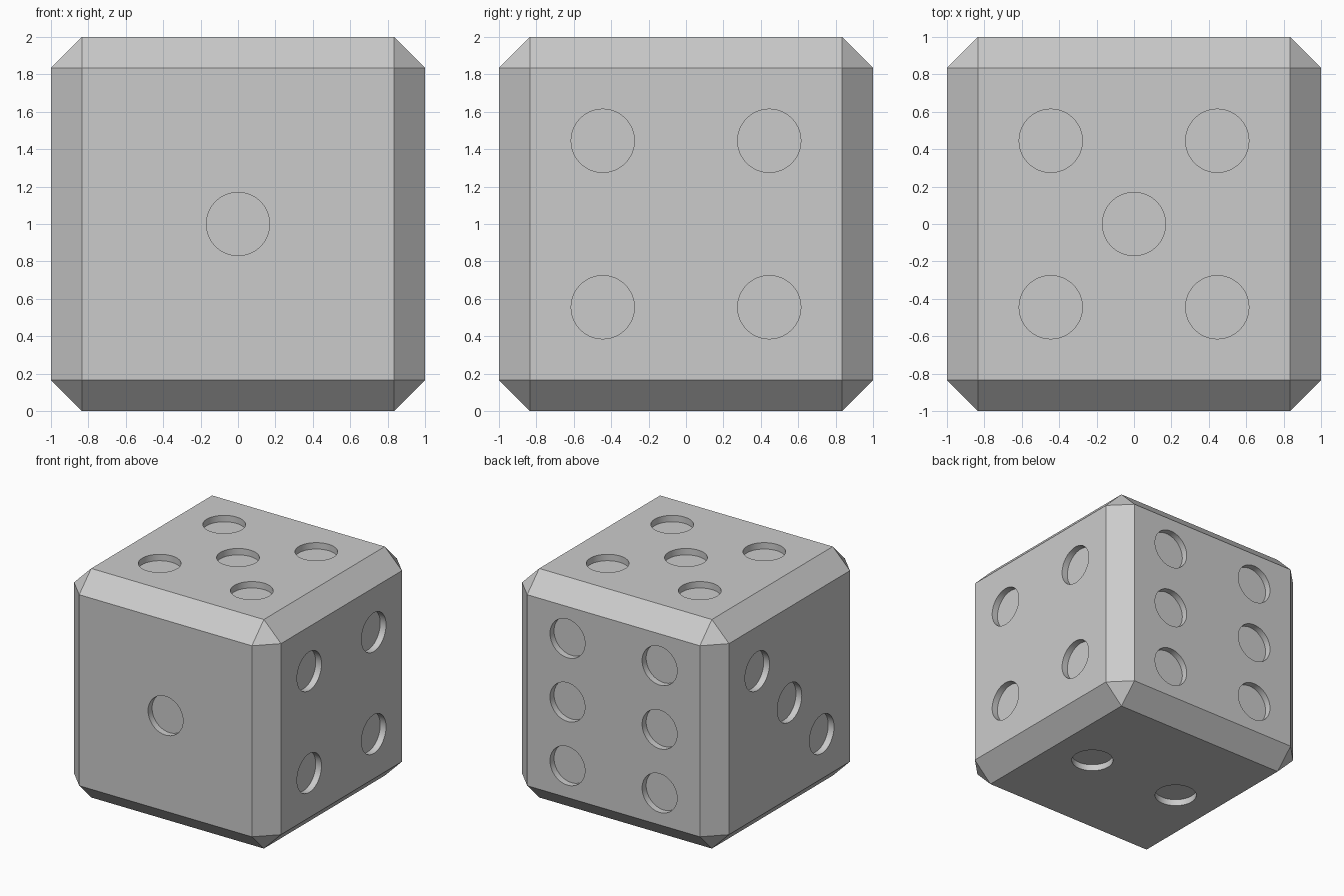
import bpy
import bmesh
from math import radians
from mathutils import Matrix, Vector

cube = bpy.data.objects.get("Cube")
if cube:
    bpy.data.objects.remove(cube, do_unlink=True)

CHAMFER = 0.166
RADIUS = 0.169
DEPTH = 0.056
S = 0.445   # pip offset from the face centre
ROW = 0.556  # row spacing on the six face

grey = bpy.data.materials.new("light grey")
grey.use_nodes = True
colour = (0.6, 0.6, 0.6, 1)
grey.diffuse_color = colour
grey.node_tree.nodes["Principled BSDF"].inputs["Base Color"].default_value = colour


def make_object(name, bm):
    mesh = bpy.data.meshes.new(name)
    bm.to_mesh(mesh)
    bm.free()
    mesh.materials.append(grey)
    obj = bpy.data.objects.new(name, mesh)
    bpy.context.collection.objects.link(obj)
    return obj


# Chamfered body
bm = bmesh.new()
bmesh.ops.create_cube(bm, size=2, matrix=Matrix.Translation((0, 0, 1)))
bmesh.ops.bevel(bm, geom=bm.edges[:], offset=CHAMFER, segments=1,
                affect='EDGES', clamp_overlap=True)
die = make_object("die_body", bm)

# Pip positions on each face: outward normal and offsets from the centre
corners = [(a, b) for a in (-S, S) for b in (-S, S)]
faces = [
    ((0, -1, 0), [(0, 0, 0)]),
    ((0, 0, -1), [(-S, 0, 0), (S, 0, 0)]),
    ((-1, 0, 0), [(0, k * S, k * S) for k in (-1, 0, 1)]),
    ((1, 0, 0), [(0, a, b) for a, b in corners]),
    ((0, 0, 1), [(a, b, 0) for a, b in corners] + [(0, 0, 0)]),
    ((0, 1, 0), [(a, 0, k * ROW) for a in (-S, S) for k in (-1, 0, 1)]),
]

# Flat-bottomed round cutters, one per pip
bm = bmesh.new()
for normal, offsets in faces:
    n = Vector(normal)
    turn = n.to_track_quat('Z', 'Y').to_matrix().to_4x4()
    for offset in offsets:
        centre = Vector((0, 0, 1)) + n + Vector(offset)
        bmesh.ops.create_cone(bm, cap_ends=True, segments=64, radius1=RADIUS,
                              radius2=RADIUS, depth=2 * DEPTH,
                              matrix=Matrix.Translation(centre) @ turn)
cutter = make_object("pip_cutter", bm)
cutter.hide_render = True

# Sink the pips, then drop the cutter
bpy.context.view_layer.objects.active = die
die.select_set(True)
cut = die.modifiers.new("pips", 'BOOLEAN')
cut.operation = 'DIFFERENCE'
cut.solver = 'EXACT'
cut.object = cutter
bpy.ops.object.modifier_apply(modifier=cut.name)
bpy.data.objects.remove(cutter, do_unlink=True)

# Round pip walls, crisp chamfers
bpy.ops.object.select_all(action='DESELECT')
die.select_set(True)
bpy.ops.object.shade_smooth_by_angle(angle=radians(30))
